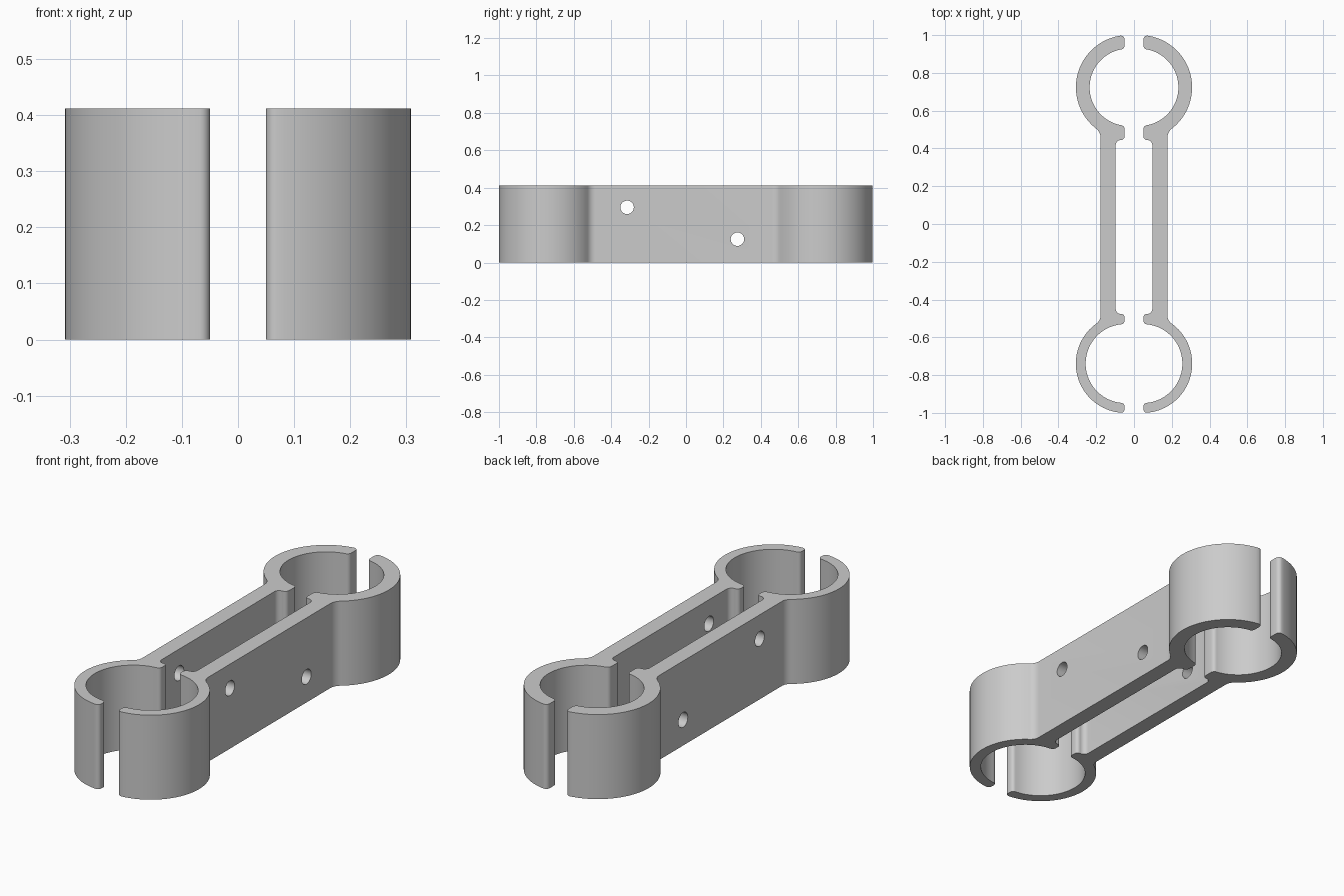
import bpy, bmesh
from math import sin, cos, acos, atan2, sqrt, radians, pi

if "Cube" in bpy.data.objects:
    bpy.data.objects.remove(bpy.data.objects["Cube"])

HEIGHT = 0.412
GAP = 0.05                      # half of the slot between the two jaws
BAR_IN, BAR_OUT = 0.097, 0.177  # inner and outer faces of the straight bar
HOLES = [(-0.315, 0.295), (0.275, 0.125)]
HOLE_RADIUS = 0.036

grey = bpy.data.materials.new("light_grey")
grey.use_nodes = True
colour = (0.6, 0.6, 0.6, 1)
grey.diffuse_color = colour
grey.node_tree.nodes["Principled BSDF"].inputs["Base Color"].default_value = colour


def arc(cx, cy, r, a0, a1, n):
    return [(cx + r * cos(a0 + (a1 - a0) * i / n), cy + r * sin(a0 + (a1 - a0) * i / n))
            for i in range(n + 1)]


def clip_end(cx, cy, outer, inner, tab, blend, q, g):
    """Outline of one clip end, from the bar's outer face round to its inner face."""
    # Blend from bar into ring
    fx = BAR_OUT + blend
    fy = cy - sqrt((outer + blend) ** 2 - (fx - cx) ** 2)
    pts = arc(fx, fy, blend, pi, atan2(cy - fy, cx - fx), 8)
    # Ring outside
    ex = GAP + q
    a_out, a_in = acos((ex - cx) / outer), acos((ex - cx) / inner)
    pts += arc(cx, cy, outer, atan2(fy - cy, fx - cx), a_out, 40)[1:]
    # Rounded jaw tip
    pts += arc(ex, cy + outer * sin(a_out) - q, q, pi / 2, pi, 5)[1:]
    pts += arc(ex, cy + inner * sin(a_in) + q, q, pi, 1.5 * pi, 5)
    # Ring inside
    pts += arc(cx, cy, inner, a_in, -a_in, 48)[1:]
    # Rounded tab and its fillet to the bar
    pts += arc(ex, cy - inner * sin(a_in) - q, q, pi / 2, pi, 5)[1:]
    pts += arc(ex, tab + q, q, pi, 1.5 * pi, 5)
    pts += arc(BAR_IN - g, tab - g, g, pi / 2, 0, 6)
    return pts


back = clip_end(0.031, 0.7235, 0.2765, 0.204, 0.444, 0.06, 0.02, 0.026)
front = clip_end(0.047, 0.739, 0.261, 0.209, 0.476, 0.05, 0.018, 0.026)
outline = back + [(x, -y) for x, y in reversed(front)]


def make_half(name, side):
    # Extruded outline
    bm = bmesh.new()
    face = bm.faces.new([bm.verts.new((side * x, y, 0)) for x, y in outline])
    top = bmesh.ops.extrude_face_region(bm, geom=[face])["geom"]
    bmesh.ops.translate(bm, vec=(0, 0, HEIGHT),
                        verts=[v for v in top if isinstance(v, bmesh.types.BMVert)])
    bmesh.ops.recalc_face_normals(bm, faces=bm.faces)
    mesh = bpy.data.meshes.new(name)
    bm.to_mesh(mesh)
    bm.free()
    mesh.materials.append(grey)
    half = bpy.data.objects.new(name, mesh)
    bpy.context.collection.objects.link(half)

    # Screw holes through the bar
    for y, z in HOLES:
        bpy.ops.mesh.primitive_cylinder_add(
            vertices=32, radius=HOLE_RADIUS, depth=0.2,
            location=(side * (BAR_IN + BAR_OUT) / 2, y, z), rotation=(0, pi / 2, 0))
        cutter = bpy.context.object
        cutter.name = "hole_cutter"
        cutter.hide_render = True
        cutter.data.materials.append(grey)
        bpy.context.view_layer.objects.active = half
        mod = half.modifiers.new("hole", 'BOOLEAN')
        mod.operation, mod.solver, mod.object = 'DIFFERENCE', 'EXACT', cutter
        bpy.ops.object.modifier_apply(modifier=mod.name)
        bpy.data.objects.remove(cutter)

    bpy.ops.object.select_all(action='DESELECT')
    half.select_set(True)
    bpy.context.view_layer.objects.active = half
    bpy.ops.object.shade_smooth_by_angle(angle=radians(30))


make_half("left_clip_half", 1)
make_half("right_clip_half", -1)
